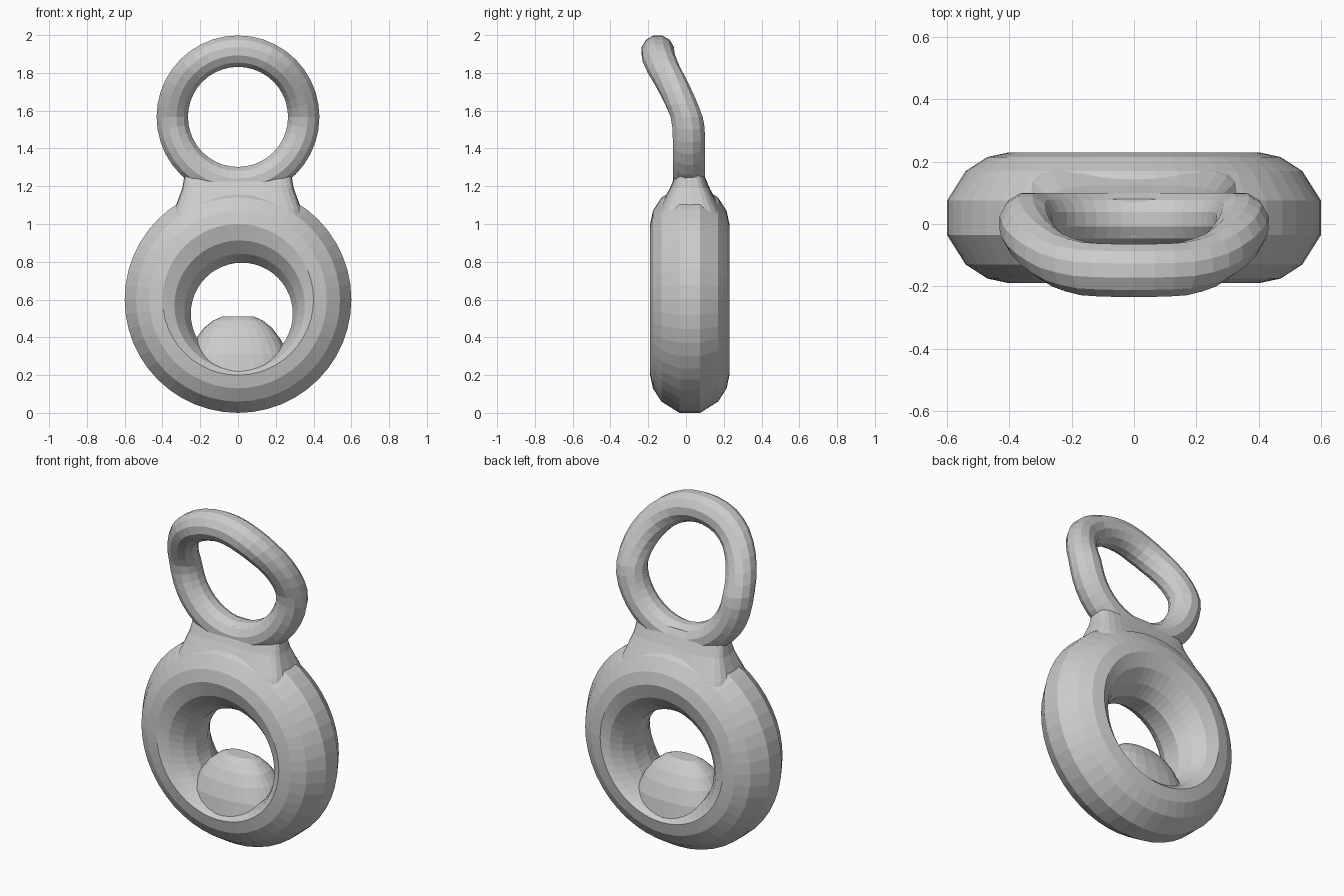
import bpy, bmesh
from math import sin, cos, pi

if "Cube" in bpy.data.objects:
    bpy.data.objects.remove(bpy.data.objects["Cube"])


def loft(name, rings, closed):
    """Skin a list of equal-length vertex rings; closed joins last to first, else caps the ends."""
    bm = bmesh.new()
    vs = [[bm.verts.new(p) for p in ring] for ring in rings]
    n, m = len(vs), len(vs[0])
    for i in range(n if closed else n - 1):
        a, b = vs[i], vs[(i + 1) % n]
        for j in range(m):
            k = (j + 1) % m
            bm.faces.new((a[j], a[k], b[k], b[j]))
    if not closed:
        bm.faces.new(vs[0])
        bm.faces.new(vs[-1])
    bmesh.ops.recalc_face_normals(bm, faces=bm.faces)
    mesh = bpy.data.meshes.new(name)
    bm.to_mesh(mesh)
    bm.free()
    ob = bpy.data.objects.new(name, mesh)
    bpy.context.collection.objects.link(ob)
    return ob


def lerp_table(table, x):
    for (x0, y0), (x1, y1) in zip(table, table[1:]):
        if x <= x1:
            return y0 + (y1 - y0) * max(0, (x - x0) / (x1 - x0))
    return table[-1][1]


def rounded(cx, cy, z, hx, hy, power, n=28):
    """Superellipse section at height z."""
    def f(c):
        return (1 if c >= 0 else -1) * abs(c) ** (2 / power)
    return [(cx + hx * f(cos(2 * pi * i / n)), cy + hy * f(sin(2 * pi * i / n)), z)
            for i in range(n)]


# Large body ring: half profile of (radius, depth), mirrored front to back
half = [(.6, .055), (.54, .15), (.47, .195), (.40, .21), (.345, .185),
        (.30, .125), (.27, .055)]
profile = half + [(r, -y) for r, y in reversed(half)]
rings = []
for i in range(48):
    a = 2 * pi * i / 48
    ring = []
    for r, y in profile:
        t = min(1, max(0, (.4 - r) / .13))      # the hole sits slightly low and right
        ring.append((.02 * t + r * cos(a), .02 + y, .6 - .075 * t + r * sin(a)))
    rings.append(ring)
body = loft("body_ring", rings, True)

# Small finger loop whose upper half leans forward
lean = [(1.2, .015), (1.5, .015), (1.57, .003), (1.65, -.03),
        (1.75, -.08), (1.82, -.12), (1.88, -.145), (1.92, -.15)]
rings = []
for i in range(40):
    a = 2 * pi * i / 40
    ring = []
    for j in range(12):
        b = 2 * pi * (j + .5) / 12
        r = .348 + .086 * cos(b)
        zc = 1.567 + .348 * sin(a)
        ring.append((r * cos(a), lerp_table(lean, zc) + .088 * sin(b), 1.567 + r * sin(a)))
    rings.append(ring)
loop = loft("finger_loop", rings, True)

# Neck tapering from the body ring to the loop
neck = loft("neck", [rounded(0, .02, z, hx, hy, 4) for z, hx, hy in (
    (.93, .36, .13), (1.0, .36, .20), (1.08, .335, .165),
    (1.19, .295, .105), (1.25, .285, .08), (1.285, .25, .06))], False)

# Prying tongue rising into the hole
tongue = loft("tongue", [rounded(0, .02, z, hx, hy, 2.4) for z, hx, hy in (
    (.15, .26, .12), (.22, .29, .19), (.31, .265, .175), (.39, .225, .145),
    (.45, .18, .11), (.49, .13, .075), (.51, .085, .045))], False)

# Fuse everything into one solid
for part in (neck, loop, tongue):
    mod = body.modifiers.new("fuse", 'BOOLEAN')
    mod.operation = 'UNION'
    mod.solver = 'EXACT'
    mod.object = part
    bpy.context.view_layer.objects.active = body
    bpy.ops.object.modifier_apply(modifier=mod.name)
    bpy.data.objects.remove(part)
body.name = "bottle_opener"
